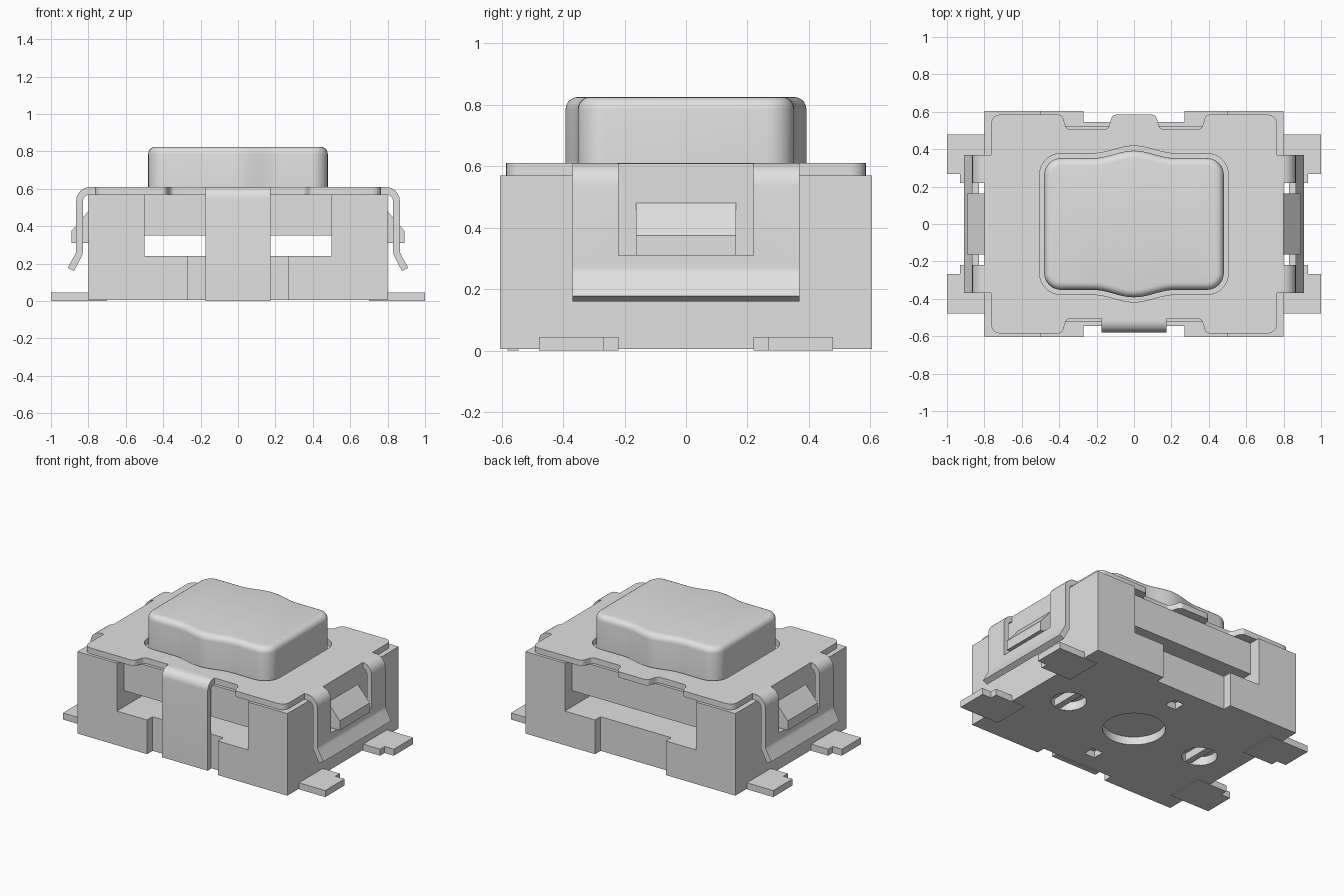
import bpy, bmesh, math
from mathutils import Vector

cube = bpy.data.objects.get("Cube")
if cube:
    bpy.data.objects.remove(cube, do_unlink=True)

grey = bpy.data.materials.new("plain_grey")
grey.use_nodes = True
grey.diffuse_color = (0.75, 0.75, 0.75, 1)
grey.node_tree.nodes["Principled BSDF"].inputs["Base Color"].default_value = (0.75, 0.75, 0.75, 1)


def rounded(points, steps=6):
    """Polygon of (u, v[, radius]) corners with the corners rounded."""
    out = []
    for i, p in enumerate(points):
        c = Vector(p[:2])
        if len(p) < 3:
            out.append(c)
            continue
        a = (Vector(points[i - 1][:2]) - c).normalized()
        b = (Vector(points[(i + 1) % len(points)][:2]) - c).normalized()
        half = a.angle(b) / 2
        reach = p[2] / math.tan(half)
        centre = c + (a + b).normalized() * p[2] / math.sin(half)
        s, e = c + a * reach - centre, c + b * reach - centre
        turn = math.atan2(s.x * e.y - s.y * e.x, s.dot(e))
        for k in range(steps + 1):
            t = turn * k / steps
            out.append(centre + Vector((s.x * math.cos(t) - s.y * math.sin(t),
                                        s.x * math.sin(t) + s.y * math.cos(t))))
    return out


def prism(name, pts, axis, lo, hi, bevel=0):
    """Extrude a 2D outline along an axis, optionally rounding the far rim."""
    place = {"x": lambda u, v, w: (w, u, v),
             "y": lambda u, v, w: (u, w, v),
             "z": lambda u, v, w: (u, v, w)}[axis]
    bm = bmesh.new()
    near = [bm.verts.new(place(p[0], p[1], lo)) for p in pts]
    far = [bm.verts.new(place(p[0], p[1], hi)) for p in pts]
    bm.faces.new(near)
    top = bm.faces.new(far)
    for i in range(len(pts)):
        bm.faces.new((near[i - 1], near[i], far[i], far[i - 1]))
    bmesh.ops.recalc_face_normals(bm, faces=bm.faces)
    if bevel:
        bmesh.ops.bevel(bm, geom=list(top.edges), offset=bevel, segments=5,
                        profile=0.5, affect="EDGES")
    mesh = bpy.data.meshes.new(name)
    bm.to_mesh(mesh)
    bm.free()
    mesh.materials.append(grey)
    obj = bpy.data.objects.new(name, mesh)
    bpy.context.collection.objects.link(obj)
    return obj


def box(name, x0, x1, y0, y1, z0, z1):
    return prism(name, [(x0, y0), (x1, y0), (x1, y1), (x0, y1)], "z", z0, z1)


def disc(x, y, r, n=32):
    return [(x + r * math.cos(2 * math.pi * k / n),
             y + r * math.sin(2 * math.pi * k / n)) for k in range(n)]


def activate(obj):
    bpy.ops.object.select_all(action="DESELECT")
    obj.select_set(True)
    bpy.context.view_layer.objects.active = obj


def cut(obj, cutters):
    activate(obj)
    for c in cutters:
        mod = obj.modifiers.new("cut", "BOOLEAN")
        mod.operation = "DIFFERENCE"
        mod.solver = "EXACT"
        mod.object = c
        bpy.ops.object.modifier_apply(modifier=mod.name)
        bpy.data.objects.remove(c, do_unlink=True)


def smooth(obj):
    activate(obj)
    bpy.ops.object.shade_smooth_by_angle(angle=math.radians(35))


def mirrored(pts, s):
    return [(s * p[0], p[1]) for p in pts]


def button_outline(grow=0.0):
    """Rounded rectangle with a soft bulge on the front and back edges."""
    hx, hy, r = 0.48 + grow, 0.352 + grow, 0.09 + grow
    wave = [(x, hy + 0.02 * (1 + math.cos(math.pi * x / 0.22)))
            for x in [0.22 - 0.44 * k / 20 for k in range(21)]]
    corner = [(hx - r + r * math.cos(a), hy - r + r * math.sin(a))
              for a in [math.pi / 2 * k / 8 for k in range(9)]]
    upper = corner + wave + [(-x, y) for x, y in reversed(corner)]
    return upper + [(-x, -y) for x, y in upper]


# Housing with open slot, recessed long sides and bottom holes
housing = box("housing", -0.8, 0.8, -0.605, 0.605, 0.005, 0.57)
cutters = [box("slot", -0.5, 0.5, -1, 1, 0.24, 0.35)]
for s in (-1, 1):
    a, b = sorted((s * 0.525, s))
    cutters.append(box("recess", -0.5, 0.5, a, b, 0.24, 0.7))
    a, b = sorted((s * 0.545, s))
    cutters.append(box("indent", -0.27, 0.27, a, b, -0.1, 0.3))
    cutters.append(prism("round_hole", disc(s * 0.528, 0, 0.11), "z", -0.1, 0.065))
    cutters.append(box("square_hole", -0.04, 0.04, s * 0.39 - 0.04, s * 0.39 + 0.04, -0.1, 0.05))
cutters.append(prism("centre_hole", disc(0, 0, 0.195, 48), "z", -0.1, 0.06))
cut(housing, cutters)
smooth(housing)

# Cover plate with notched edges and a button opening
half = [(0.175, -0.505), (0.36, -0.505, 0.03), (0.385, -0.585, 0.03),
        (0.765, -0.585, 0.05), (0.765, 0.585, 0.05), (0.385, 0.585, 0.03),
        (0.36, 0.505, 0.03), (0.14, 0.505, 0.03), (0.115, 0.585, 0.03)]
outline = half + [(-p[0],) + p[1:] for p in reversed(half)]
cover = prism("cover_plate", rounded(outline), "z", 0.57, 0.61)
cut(cover, [prism("opening", button_outline(0.025), "z", 0.4, 0.8)])
smooth(cover)

# Button
button = prism("button", button_outline(), "z", 0.571, 0.825, bevel=0.04)
smooth(button)

# Front tab folded down from the cover
tab = rounded([(-0.505, 0.61), (-0.58, 0.61, 0.06), (-0.58, 0.0),
               (-0.545, 0.0), (-0.545, 0.57, 0.025), (-0.505, 0.57)])
smooth(prism("front_tab", tab, "x", -0.175, 0.175))

clip = rounded([(0.765, 0.61), (0.865, 0.61, 0.075), (0.865, 0.26, 0.05),
                (0.91, 0.178), (0.877, 0.16), (0.83, 0.25, 0.05),
                (0.83, 0.57, 0.04), (0.765, 0.57)])
catch = [(0.79, 0.48), (0.80, 0.48), (0.89, 0.375), (0.89, 0.31), (0.79, 0.31)]
lead = [(0.70, 0.22), (0.93, 0.22), (0.93, 0.268), (1.0, 0.268), (1.0, 0.478), (0.70, 0.478)]

for s, side in ((1, "left"), (-1, "right")):
    # Side clip with a window, and the wedge catch inside it
    strap = prism(side + "_clip", mirrored(clip, s), "y", -0.37, 0.37)
    a, b = sorted((s * 0.8, s * 1.2))
    cut(strap, [box("window", a, b, -0.22, 0.22, 0.31, 0.8)])
    smooth(strap)
    prism(side + "_catch", mirrored(catch, s), "y", -0.163, 0.163)
    # Contact strip across the round hole
    box(side + "_contact_strip", s * 0.528 - 0.022, s * 0.528 + 0.022, -0.115, 0.115, 0.012, 0.066)
    # Solder leads at the four corners
    for t, end in ((-1, "front"), (1, "back")):
        prism(f"{end}_{side}_lead", [(s * x, t * y) for x, y in lead], "z", 0.0, 0.045)
